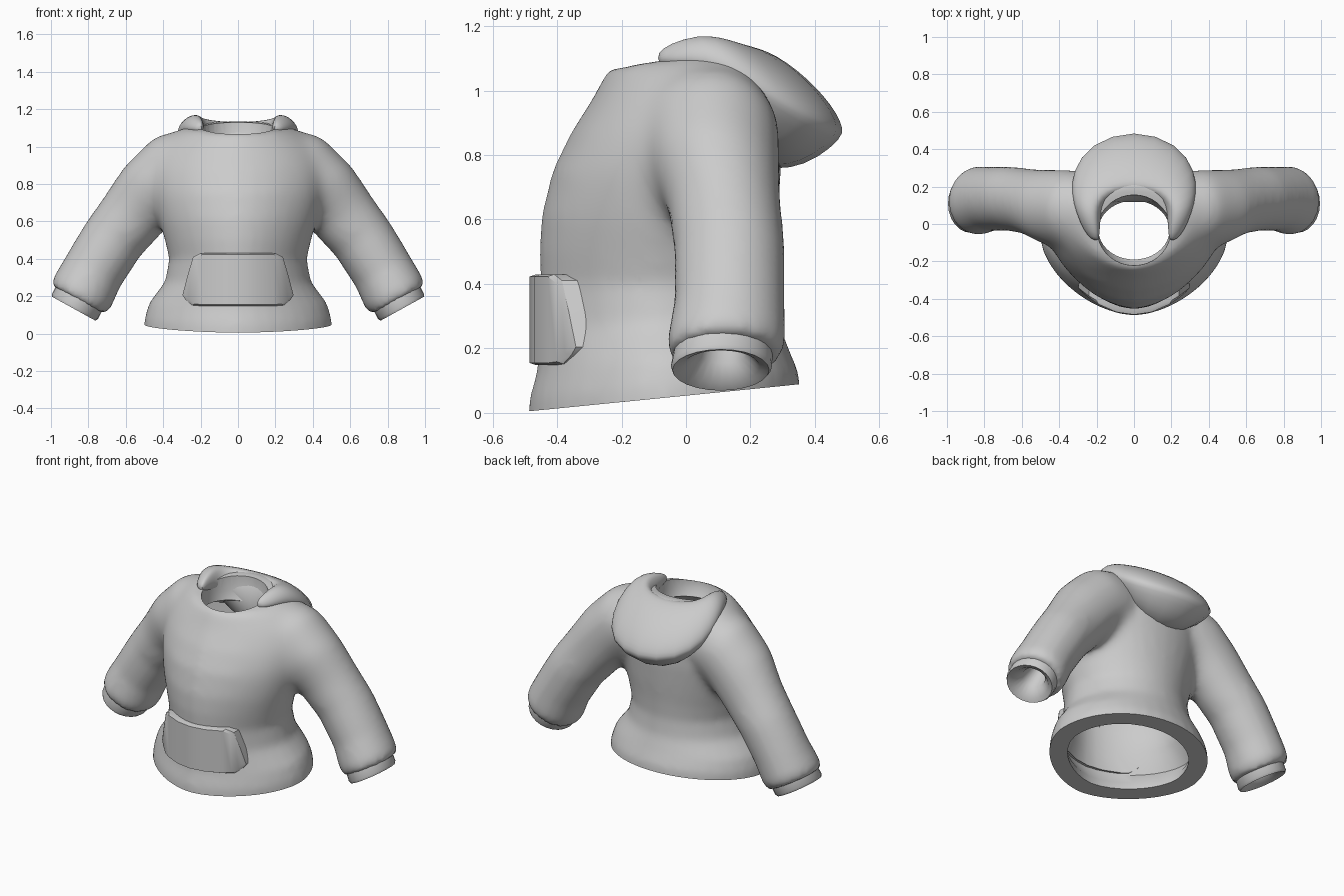
import bpy, bmesh
from math import sin, cos, pi, radians
from mathutils import Vector

if "Cube" in bpy.data.objects:
    bpy.data.objects.remove(bpy.data.objects["Cube"])

cloth = bpy.data.materials.new("grey cloth")
GREY = (0.6, 0.6, 0.6, 1)
cloth.use_nodes = True
cloth.diffuse_color = GREY
bsdf = cloth.node_tree.nodes["Principled BSDF"]
bsdf.inputs["Base Color"].default_value = GREY


def loft(bm, rings, cap=True):
    """Bridge a list of equal point rings into a tube."""
    vs = [[bm.verts.new(p) for p in r] for r in rings]
    n = len(vs[0])
    for a, b in zip(vs, vs[1:]):
        for i in range(n):
            j = (i + 1) % n
            bm.faces.new((a[i], a[j], b[j], b[i]))
    if cap:
        bm.faces.new(vs[0])
        bm.faces.new(vs[-1])


def smooth(ob, angle):
    bpy.ops.object.select_all(action="DESELECT")
    ob.select_set(True)
    bpy.context.view_layer.objects.active = ob
    bpy.ops.object.shade_smooth_by_angle(angle=radians(angle))


def finish(name, bm, angle=40):
    bmesh.ops.recalc_face_normals(bm, faces=bm.faces[:])
    mesh = bpy.data.meshes.new(name)
    bm.to_mesh(mesh)
    bm.free()
    ob = bpy.data.objects.new(name, mesh)
    bpy.context.collection.objects.link(ob)
    mesh.materials.append(cloth)
    smooth(ob, angle)
    return ob


def apply_all(ob):
    bpy.context.view_layer.objects.active = ob
    for m in list(ob.modifiers):
        bpy.ops.object.modifier_apply(modifier=m.name)


def torso_ring(z, half, front, back, tilt, power=1.7, n=36):
    """Oval whose front half is a superellipse, tapering towards the belly."""
    mid, depth = (front + back) / 2, (back - front) / 2
    pts = []
    for i in range(n):
        a = 2 * pi * i / n
        c, s = cos(a), sin(a)
        grow = 1
        if s < 0:
            grow = (abs(c) ** power + abs(s) ** power) ** (-1 / power)
        y = mid + depth * s * grow
        pts.append(Vector((half * c * grow, y, z + tilt * y)))
    return pts


def sleeve_ring(side, x, y, z, nx, nz, r, ry, n=24):
    out = Vector((nx, 0, nz)).normalized() * r
    pts = []
    for i in range(n):
        a = 2 * pi * i / n
        p = Vector((x, y, z)) + out * cos(a) + Vector((0, ry * sin(a), 0))
        p.x *= side
        pts.append(p)
    return pts


# Torso: height, half width, front, back, tilt
torso = [
    (-0.04, 0.505, -0.495, 0.36, 0.1), (0.09, 0.5, -0.487, 0.35, 0.1),
    (0.17, 0.475, -0.462, 0.32, 0.08), (0.28, 0.39, -0.452, 0.285, 0.03),
    (0.40, 0.368, -0.452, 0.27, 0), (0.50, 0.392, -0.456, 0.275, 0),
    (0.61, 0.425, -0.449, 0.285, 0), (0.75, 0.46, -0.415, 0.295, 0),
    (0.88, 0.46, -0.355, 0.295, 0.02), (0.99, 0.42, -0.292, 0.28, 0.06),
    (1.08, 0.33, -0.25, 0.25, 0.12), (1.105, 0.27, -0.235, 0.21, 0.16),
]
# Sleeve: centre, outward direction, radius across and in depth
sleeve = [
    (0.18, 0.07, 0.905, 0.25, 0.97, 0.21, 0.19), (0.34, 0.08, 0.875, 0.5, 0.86, 0.212, 0.215),
    (0.45, 0.09, 0.77, 0.8, 0.6, 0.205, 0.205), (0.56, 0.12, 0.64, 0.83, 0.55, 0.185, 0.178),
    (0.665, 0.135, 0.51, 0.83, 0.55, 0.172, 0.172), (0.77, 0.135, 0.34, 0.84, 0.53, 0.167, 0.172),
    (0.83, 0.125, 0.225, 0.87, 0.48, 0.174, 0.184), (0.855, 0.12, 0.18, 0.88, 0.47, 0.162, 0.174),
]

bm = bmesh.new()
loft(bm, [torso_ring(*r) for r in torso])
for side in (1, -1):
    loft(bm, [sleeve_ring(side, *r) for r in sleeve])
body = finish("sweater_body", bm)

# Fuse the sleeves with the torso, then soften most around the shoulders
mod = body.modifiers.new("fuse", "REMESH")
mod.mode, mod.voxel_size = "VOXEL", 0.02
apply_all(body)
group = body.vertex_groups.new(name="shoulders")
for v in body.data.vertices:
    rise = min(1, max(0, (v.co.z - 0.5) / 0.2))
    spread = min(1, max(0, (abs(v.co.x) - 0.2) / 0.1))
    group.add([v.index], rise * spread, "REPLACE")
mod = body.modifiers.new("blend", "SMOOTH")
mod.factor, mod.iterations, mod.vertex_group = 0.5, 45, "shoulders"
mod = body.modifiers.new("soften", "SMOOTH")
mod.factor, mod.iterations = 0.5, 8

# Hollow leaving a thin cloth with folded hem and neck; its foot trims the hem
bm = bmesh.new()
inner = [torso_ring(-0.2, 0.6, -0.75, 0.5, 0.1, 2), torso_ring(0.053, 0.6, -0.75, 0.5, 0.1, 2),
         torso_ring(0.054, 0.385, -0.385, 0.25, 0.1), torso_ring(0.1, 0.395, -0.39, 0.255, 0.1)]
for z, half, front, back, tilt in torso[2:9]:
    inner.append(torso_ring(z, half * 0.93, front + 0.03, back - 0.03, tilt))
inner += [torso_ring(0.98, 0.19, -0.19, 0.125, 0, 2), torso_ring(1.03, 0.195, -0.22, 0.15, 0, 2),
          torso_ring(1.3, 0.2, -0.232, 0.165, 0, 2)]
loft(bm, inner)
for side in (1, -1):
    loft(bm, [sleeve_ring(side, 0.78, 0.125, 0.31, 0.83, 0.55, 0.06, 0.065),
              sleeve_ring(side, 0.9, 0.11, 0.1, 0.87, 0.48, 0.115, 0.13)])
cutter = finish("hollow_cutter", bm)
cutter.hide_render = True

mod = body.modifiers.new("hollow", "BOOLEAN")
mod.operation, mod.solver, mod.object = "DIFFERENCE", "EXACT", cutter
apply_all(body)
bpy.data.objects.remove(cutter)
body.data.materials.clear()
body.data.materials.append(cloth)
smooth(body, 40)

# Cuffs, funnelling inwards
for side, label in ((1, "left"), (-1, "right")):
    bm = bmesh.new()
    loft(bm, [sleeve_ring(side, *r) for r in (
        (0.84, 0.117, 0.205, 0.87, 0.48, 0.14, 0.152),
        (0.872, 0.11, 0.145, 0.87, 0.48, 0.14, 0.157),
        (0.878, 0.108, 0.133, 0.87, 0.48, 0.132, 0.15),
        (0.872, 0.109, 0.143, 0.87, 0.48, 0.105, 0.12),
        (0.85, 0.115, 0.185, 0.87, 0.48, 0.065, 0.075),
        (0.79, 0.125, 0.29, 0.83, 0.55, 0.05, 0.055))], cap=False)
    finish(label + "_cuff", bm)

# Hood draped over the back: inner edge, outer edge, thickness, depth below
half_hood = [
    ((0.195, -0.09, 1.11), (0.225, -0.085, 1.095), 0.012, 0.02),
    ((0.19, -0.06, 1.135), (0.265, -0.04, 1.09), 0.028, 0.05),
    ((0.195, 0.03, 1.155), (0.305, 0.06, 1.085), 0.05, 0.09),
    ((0.195, 0.09, 1.155), (0.33, 0.16, 1.03), 0.055, 0.12),
    ((0.165, 0.14, 1.14), (0.325, 0.28, 0.95), 0.06, 0.17),
    ((0.10, 0.175, 1.13), (0.235, 0.43, 0.87), 0.065, 0.23),
    ((0, 0.185, 1.125), (0, 0.51, 0.845), 0.065, 0.27),
]
mirrored = [((-a[0], *a[1:]), (-b[0], *b[1:]), t, d) for a, b, t, d in half_hood[-2::-1]]
rings = []
for a, b, thick, deep in half_hood + mirrored:
    a, b = Vector(a), Vector(b)
    half = (b - a) / 2
    flat = Vector((half.x, half.y, 0)).normalized()
    up = Vector((0, 0, 1)) * flat.dot(half) - flat * half.z
    up.normalize()
    ring = []
    for i in range(16):
        ang = 2 * pi * i / 16
        lift = thick if sin(ang) > 0 else deep
        ring.append((a + b) / 2 + half * cos(ang) + up * lift * sin(ang))
    rings.append(ring)
bm = bmesh.new()
loft(bm, rings)
hood = finish("hood", bm, 60)
mod = hood.modifiers.new("soft_shape", "SUBSURF")
mod.levels = mod.render_levels = 1

# Front pocket curved around the belly, outlined from corner to corner
lower = [(0.297, 0.205), (0.28, 0.18), (0.245, 0.152), (0.2, 0.148), (0.1, 0.148), (0, 0.148)]
upper = [(0, 0.43), (0.1, 0.43), (0.2, 0.43), (0.24, 0.41), (0.27, 0.31)]
outline = lower + [(-x, z) for x, z in lower[-2::-1]]
outline += [(-x, z) for x, z in upper[:0:-1]] + upper


def pocket_ring(scale, push):
    return [Vector((x * scale, -0.485 + 1.4 * x * x + push, 0.29 + (z - 0.29) * scale))
            for x, z in outline]


bm = bmesh.new()
loft(bm, [pocket_ring(1, 0.07), pocket_ring(1, 0.02), pocket_ring(0.95, 0)], cap=False)
bm.verts.ensure_lookup_table()
n = len(outline)
front = bm.verts[-n:]
for i in range(n // 2):
    corners = (front[i], front[i + 1], front[-i - 1], front[-i])
    bm.faces.new(dict.fromkeys(corners))
finish("front_pocket", bm, 30)
